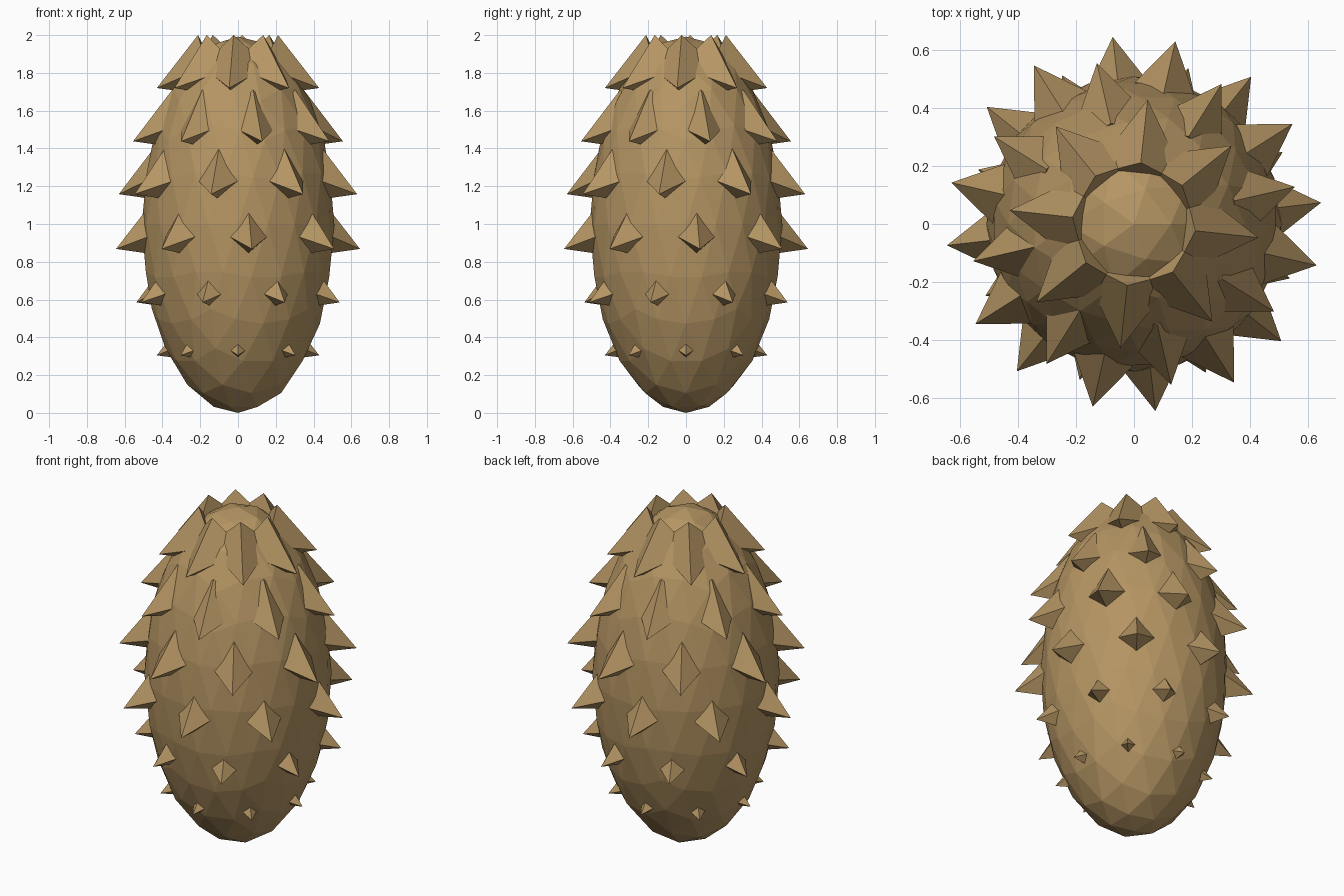
import bpy, bmesh
from math import radians, cos, sin, tan
from mathutils import Vector, Matrix

if "Cube" in bpy.data.objects:
    bpy.data.objects.remove(bpy.data.objects["Cube"])

mat = bpy.data.materials.new("brown_husk")
mat.diffuse_color = (0.46, 0.30, 0.125, 1)
mat.use_nodes = True
mat.node_tree.nodes["Principled BSDF"].inputs["Base Color"].default_value = mat.diffuse_color

def finish(bm, name):
    bmesh.ops.recalc_face_normals(bm, faces=bm.faces)
    me = bpy.data.meshes.new(name)
    bm.to_mesh(me)
    bm.free()
    me.materials.append(mat)
    ob = bpy.data.objects.new(name, me)
    bpy.context.collection.objects.link(ob)
    return ob

# egg-shaped faceted body
bm = bmesh.new()
bmesh.ops.create_icosphere(bm, subdivisions=3, radius=1)
bmesh.ops.scale(bm, vec=(0.51, 0.51, 0.996), verts=bm.verts)
bmesh.ops.translate(bm, vec=(0, 0, 0.996), verts=bm.verts)
finish(bm, "body")

# four-sided thorn: tip at (r, z), axis drooping below horizontal
DROOP, HALF = radians(22), radians(30)

def add_thorn(bm, r, z, h, angle):
    axis = Vector((cos(DROOP), 0, -sin(DROOP)))
    up = Vector((sin(DROOP), 0, cos(DROOP)))
    side = Vector((0, 1, 0))
    tip = Vector((r, 0, z))
    base = tip - axis * h
    w = h * tan(HALF)
    rot = Matrix.Rotation(angle, 3, 'Z')
    corners = [bm.verts.new(rot @ (base + d * w)) for d in (up, side, -up, -side)]
    apex = bm.verts.new(rot @ tip)
    bm.faces.new(corners)
    for i in range(4):
        bm.faces.new((corners[i], corners[(i + 1) % 4], apex))

# six rings of eight thorns, each ring twisted from the one below
rings = [  # tip radius, tip height, thorn length
    (0.43, 0.305, 0.12), (0.57, 0.585, 0.19), (0.65, 0.868, 0.25),
    (0.647, 1.158, 0.28), (0.57, 1.438, 0.30), (0.432, 1.72, 0.308)]
for k, (r, z, h) in enumerate(rings):
    bm = bmesh.new()
    for i in range(8):
        add_thorn(bm, r, z, h, radians(-90 + 25.75 * k + 45 * i))
    finish(bm, f"thorn_ring_{k + 1}")
